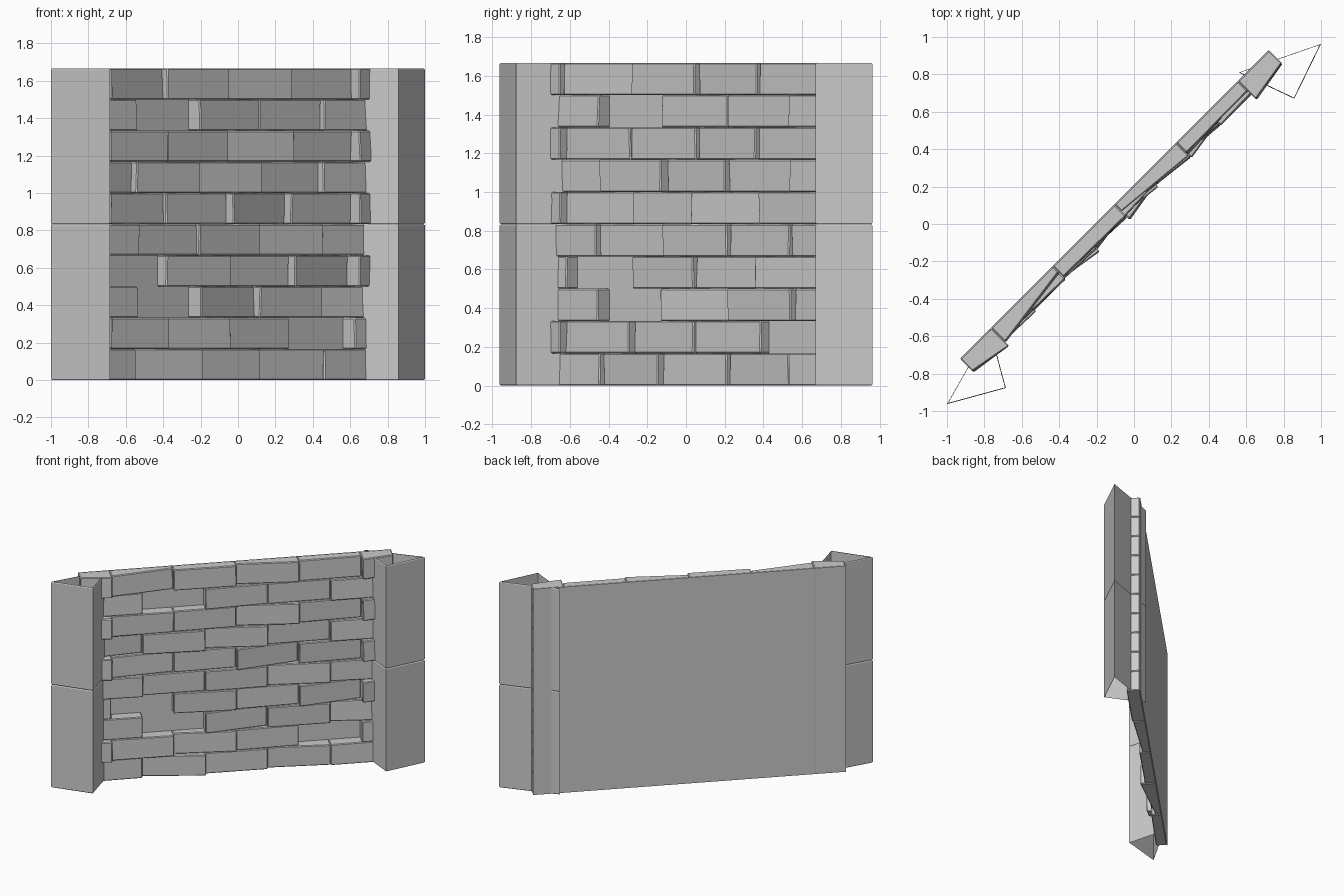
import bpy, bmesh, random
from math import sqrt

if "Cube" in bpy.data.objects:
    bpy.data.objects.remove(bpy.data.objects["Cube"])

random.seed(4)
H = 1.667          # wall height
ROW = H / 10       # course height
BRICK = 0.4667     # brick length
HALF = 2.5 * BRICK # half the wall length
BACK = -0.147      # back plane of the wall
S = 1 / sqrt(2)


def place(u, v, z):
    """Wall space (u along the wall, v towards its front) to the world."""
    return ((u + v) * S, (u - v) * S, z)


def finish(bm, name, bevel=0):
    bmesh.ops.recalc_face_normals(bm, faces=bm.faces[:])
    me = bpy.data.meshes.new(name)
    bm.to_mesh(me)
    bm.free()
    ob = bpy.data.objects.new(name, me)
    bpy.context.collection.objects.link(ob)
    if bevel:
        m = ob.modifiers.new("bevel", 'BEVEL')
        m.width = bevel
        m.segments = 1
    return ob


def add_brick(bm, u0, u1, z0, z1, d0, d1):
    """Block whose front face is skewed: depth d0 at the left, d1 at the right."""
    cube = bmesh.ops.create_cube(bm, size=1)["verts"]
    for v in cube:
        right, front, top = v.co.x > 0, v.co.y > 0, v.co.z > 0
        depth = BACK
        if front:
            depth = (d1 if right else d0) + random.uniform(-0.006, 0.006)
        v.co = place(u1 if right else u0, depth, z1 if top else z0)


# Front depth of each brick's left and right end, in thousandths behind v = 0;
# None is a missing brick
rows = [
    [(60, 66), (95, 30), (65, 60), (80, 50), (50, 50)],
    [(50, 15), (55, 51), (88, 50), (73, 77), None, (51, 50)],
    [(60, 55), None, (40, 108), (63, 60), (95, 50)],
    [(50, 60), None, (73, 50), (73, 77), (35, 100), (10, 50)],
    [(60, 45), (66, 80), (60, 65), (85, 50), (73, 50)],
    [(50, 15), (55, 96), (70, 79), (32, 108), (63, 75), (10, 50)],
    [(60, 98), (65, 50), (94, 45), (80, 84), (55, 50)],
    [(50, 15), (55, 58), (70, 70), (95, 40), (65, 75), (10, 50)],
    [(60, 60), None, (57, 68), (70, 77), (40, 50)],
    [(50, 15), (42, 100), (65, 65), (95, 45), (70, 75), (10, 50)],
]

# Brick courses, every other one shifted by half a brick
for r, bricks in enumerate(rows):
    bm = bmesh.new()
    start = -HALF - (r % 2) * BRICK / 2
    for i, d in enumerate(bricks):
        if d:
            u0 = max(start + i * BRICK, -HALF)
            u1 = min(start + (i + 1) * BRICK, HALF)
            add_brick(bm, u0, u1, r * ROW, (r + 1) * ROW, -d[0] / 1000, -d[1] / 1000)
    finish(bm, f"brick_course_{r + 1}", bevel=0.006)

# Flat backing sheet seen through the missing bricks
bm = bmesh.new()
corners = [(-HALF, 0), (HALF, 0), (HALF, H), (-HALF, H)]
bm.faces.new([bm.verts.new(place(u, BACK, z)) for u, z in corners])
back = finish(bm, "backing_sheet")
sol = back.modifiers.new("thickness", 'SOLIDIFY')
sol.thickness = 0.002
sol.offset = 0


# Corner pillars: open three-sided shells, two stacked blocks with chamfered rims
def pillar(name, tri):
    bm = bmesh.new()
    cx, cy = (sum(p[k] for p in tri) / 3 for k in (0, 1))
    c, mid, inset = 0.007, H / 2, 0.96
    levels = [(0, inset), (c, 1), (mid - c, 1), (mid, inset), (mid + c, 1), (H - c, 1), (H, inset)]
    rings = [[bm.verts.new((cx + (x - cx) * s, cy + (y - cy) * s, z)) for x, y in tri]
             for z, s in levels]
    for a, b in zip(rings, rings[1:]):
        for i in range(3):
            j = (i + 1) % 3
            bm.faces.new((a[i], a[j], b[j], b[i]))
    finish(bm, name)


pillar("right_pillar", [(1.0, 0.963), (0.857, 0.67), (0.56, 0.81)])
pillar("left_pillar", [(-1.0, -0.963), (-0.685, -0.877), (-0.77, -0.56)])
